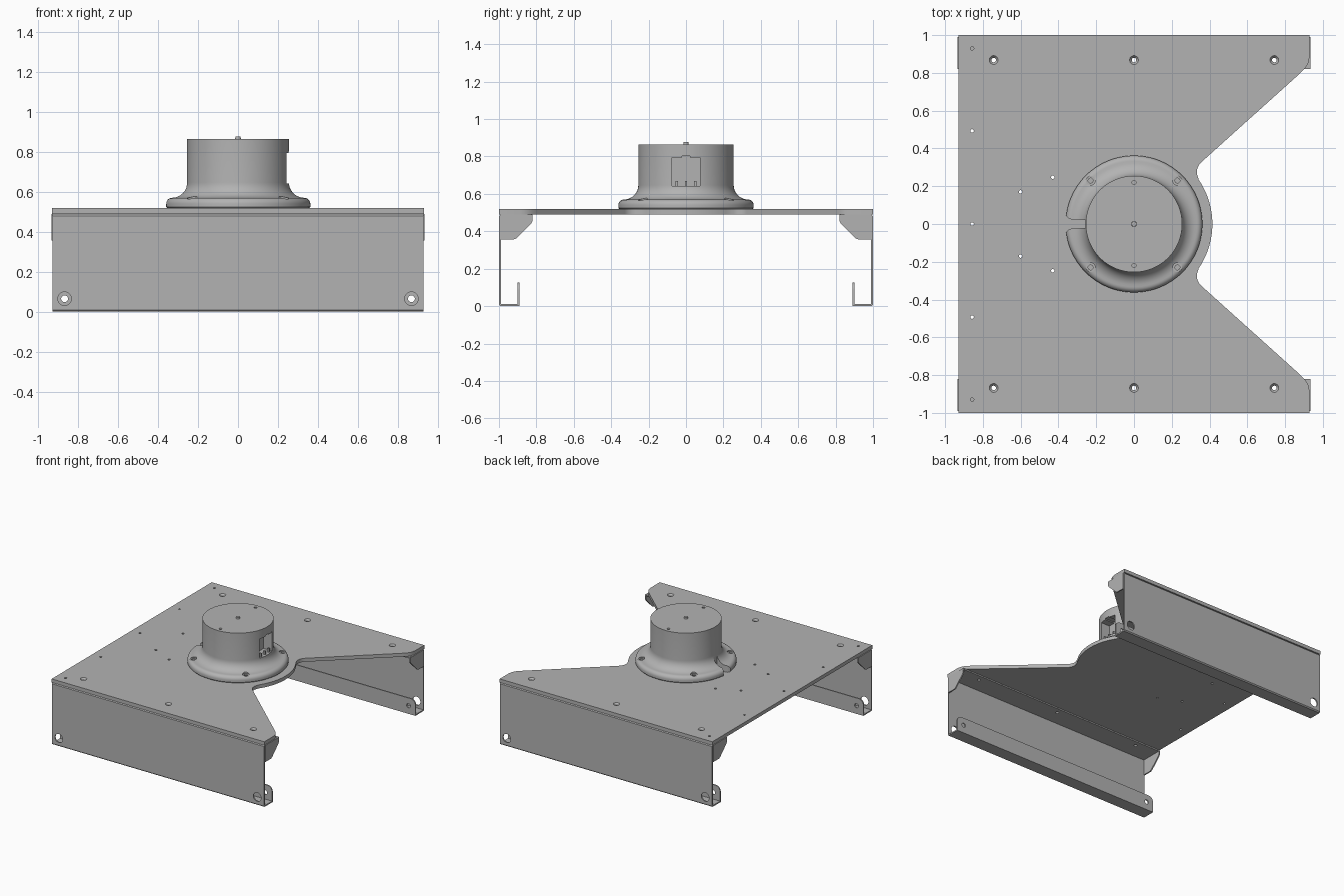
import bpy, bmesh
from math import sin, cos, pi, radians
from mathutils import Vector, Matrix

cube = bpy.data.objects.get("Cube")
if cube:
    bpy.data.objects.remove(cube, do_unlink=True)

metal = bpy.data.materials.new("plain grey metal")
metal.use_nodes = True
GREY = (0.45, 0.45, 0.45, 1)
metal.diffuse_color = GREY
metal.node_tree.nodes["Principled BSDF"].inputs["Base Color"].default_value = GREY

PLACE = {'X': lambda a, b, h: (h, a, b), 'Y': lambda a, b, h: (a, h, b),
         'Z': lambda a, b, h: (a, b, h)}


def arc(cx, cy, r, a0, a1, n):
    """Points along an arc, angles in degrees."""
    angles = [radians(a0 + (a1 - a0) * i / n) for i in range(n + 1)]
    return [(cx + r * cos(a), cy + r * sin(a)) for a in angles]


def add_prism(bm, pts, axis, lo, hi):
    """Extrude a closed outline along one axis."""
    verts = [bm.verts.new(PLACE[axis](a, b, lo)) for a, b in pts]
    face = bm.faces.new(verts)
    ext = bmesh.ops.extrude_face_region(bm, geom=[face])
    move = Vector(PLACE[axis](0, 0, hi - lo))
    bmesh.ops.translate(bm, vec=move, verts=[g for g in ext["geom"]
                                             if isinstance(g, bmesh.types.BMVert)])


def add_cone(bm, x, y, z, r1, r2, depth, axis='Z'):
    turn = Matrix.Rotation(pi / 2, 4, 'X') if axis == 'Y' else Matrix()
    bmesh.ops.create_cone(bm, cap_ends=True, segments=24, radius1=r1, radius2=r2,
                          depth=depth, matrix=Matrix.Translation((x, y, z)) @ turn)


def finish(bm, name):
    bmesh.ops.recalc_face_normals(bm, faces=bm.faces)
    mesh = bpy.data.meshes.new(name)
    bm.to_mesh(mesh)
    bm.free()
    mesh.materials.append(metal)
    obj = bpy.data.objects.new(name, mesh)
    bpy.context.collection.objects.link(obj)
    return obj


def prism(name, pts, axis, lo, hi):
    bm = bmesh.new()
    add_prism(bm, pts, axis, lo, hi)
    return finish(bm, name)


def cut(obj, bm):
    """Subtract a temporary cutter from an object."""
    cutter = finish(bm, "cutter")
    cutter.hide_render = True
    mod = obj.modifiers.new("cut", 'BOOLEAN')
    mod.operation, mod.solver, mod.object = 'DIFFERENCE', 'EXACT', cutter
    bpy.context.view_layer.objects.active = obj
    bpy.ops.object.modifier_apply(modifier=mod.name)
    bpy.data.objects.remove(cutter, do_unlink=True)


def drill(obj, spots, z, r1, r2, depth, axis='Z'):
    bm = bmesh.new()
    for a, b in spots:
        p = (a, b, z) if axis == 'Z' else (a, z, b)
        add_cone(bm, *p, r1, r2, depth, axis)
    cut(obj, bm)


def smooth(obj):
    bpy.ops.object.select_all(action='DESELECT')
    obj.select_set(True)
    bpy.context.view_layer.objects.active = obj
    bpy.ops.object.shade_smooth_by_angle(angle=radians(35))


# Top plate: square on one end, deep notch with a round nose on the other
half = arc(0, 0, 0.415, 0, 34.3, 10)
half += arc(0.403, 0.275, 0.07, 214.3, 132, 10)[1:]
half += [(0.88, 0.798), (0.905, 0.823), (0.922, 0.85), (0.93, 0.885),
         (0.93, 1), (-0.93, 1)]
outline = half + [(x, -y) for x, y in reversed(half[1:])]
plate = prism("top_plate", outline, 'Z', 0.49, 0.518)
bolts = [(x, s * 0.868) for x in (-0.743, 0, 0.743) for s in (1, -1)]
pilots = [(-0.857, 0)] + [(x, s * y) for s in (1, -1) for x, y in
                          ((-0.857, 0.93), (-0.857, 0.493), (-0.6, 0.17), (-0.43, 0.247))]
drill(plate, bolts, 0.5, 0.012, 0.012, 0.1)
drill(plate, bolts, 0.513, 0.012, 0.026, 0.016)
drill(plate, pilots, 0.5, 0.009, 0.009, 0.1)
smooth(plate)

# Folded side brackets, front and back
T = 0.01
for side, s in (("back", 1), ("front", -1)):
    section = [(0.82, 0.49), (0.99, 0.49), (1, 0.48), (1, 0.008), (0.992, 0),
               (0.895, 0), (0.895, T), (1 - T, T), (1 - T, 0.49 - T), (0.82, 0.49 - T)]
    bracket = prism(side + "_bracket", [(s * y, z) for y, z in section], 'X', -0.928, 0.928)
    drill(bracket, [(-0.868, 0.065), (0.868, 0.065)], s, 0.034, 0.034, 0.1, 'Y')
    drill(bracket, bolts, 0.485, 0.012, 0.012, 0.1)
    smooth(bracket)

    # Upturned inner lip with rounded ends
    lip_pts = ([(-0.928, 0), (0.928, 0)] + arc(0.888, 0.085, 0.04, 0, 90, 6)
               + arc(-0.888, 0.085, 0.04, 90, 180, 6))
    lip = prism(side + "_bracket_lip", lip_pts, 'Y', s * 0.891, s * 0.9)
    drill(lip, [(-0.868, 0.065), (0.868, 0.065)], s * 0.895, 0.017, 0.017, 0.1, 'Y')
    smooth(lip)

    # End tabs folded down from the bracket top
    tab_pts = [(0.82, 0.488), (0.82, 0.455), (0.828, 0.44), (0.908, 0.362),
               (0.922, 0.356), (0.99, 0.356), (0.99, 0.488)]
    for end, e in (("left", 1), ("right", -1)):
        prism(f"{side}_{end}_tab", [(s * y, z) for y, z in tab_pts], 'X',
              e * 0.924, e * 0.934)

# Round housing with a flared foot
profile = ([(0, 0.518), (0.355, 0.518), (0.362, 0.525)]
           + arc(0.332, 0.54, 0.03, 0, 90, 6)
           + arc(0.332, 0.647, 0.077, 270, 180, 10) + [(0.255, 0.865), (0, 0.865)])
bm = bmesh.new()
ring = [bm.verts.new((r, 0, z)) for r, z in profile]
edges = [bm.edges.new(pair) for pair in zip(ring, ring[1:])]
bmesh.ops.spin(bm, geom=ring + edges, cent=(0, 0, 0), axis=(0, 0, 1),
               angle=2 * pi, steps=96)
bmesh.ops.remove_doubles(bm, verts=bm.verts, dist=0.0005)
housing = finish(bm, "round_housing")

# Cable slot through the foot, with rounded mouth
mouth = [(-0.257, 0.022), (-0.325, 0.022), (-0.345, 0.029), (-0.358, 0.043), (-0.38, 0.09)]
bm = bmesh.new()
add_prism(bm, mouth + [(x, -y) for x, y in reversed(mouth)], 'Z', 0.5, 0.7)
cut(housing, bm)

# Connector window in the housing wall, with a key notch above
for w, z0, z1 in ((0.076, 0.642, 0.795), (0.022, 0.78, 0.803)):
    bm = bmesh.new()
    add_prism(bm, [(-w, z0), (w, z0), (w, z1), (-w, z1)], 'X', 0.17, 0.3)
    cut(housing, bm)

# Foot screw recesses and top holes
feet = [(a * 0.23, b * 0.23) for a in (1, -1) for b in (1, -1)]
drill(housing, feet, 0.615, 0.025, 0.025, 0.1)
drill(housing, feet, 0.56, 0.013, 0.013, 0.06)
drill(housing, [(0, 0.22), (0, -0.22)], 0.865, 0.011, 0.011, 0.04)
smooth(housing)

# Connector pins
bm = bmesh.new()
for y in (-0.05, 0, 0.05):
    add_prism(bm, [(y - 0.006, 0.636), (y + 0.006, 0.636),
                   (y + 0.006, 0.67), (y - 0.006, 0.67)], 'X', 0.225, 0.24)
finish(bm, "connector_pins")

# Shaft tip on top
bm = bmesh.new()
add_cone(bm, 0, 0, 0.866, 0.015, 0.013, 0.022)
smooth(finish(bm, "shaft_tip"))
